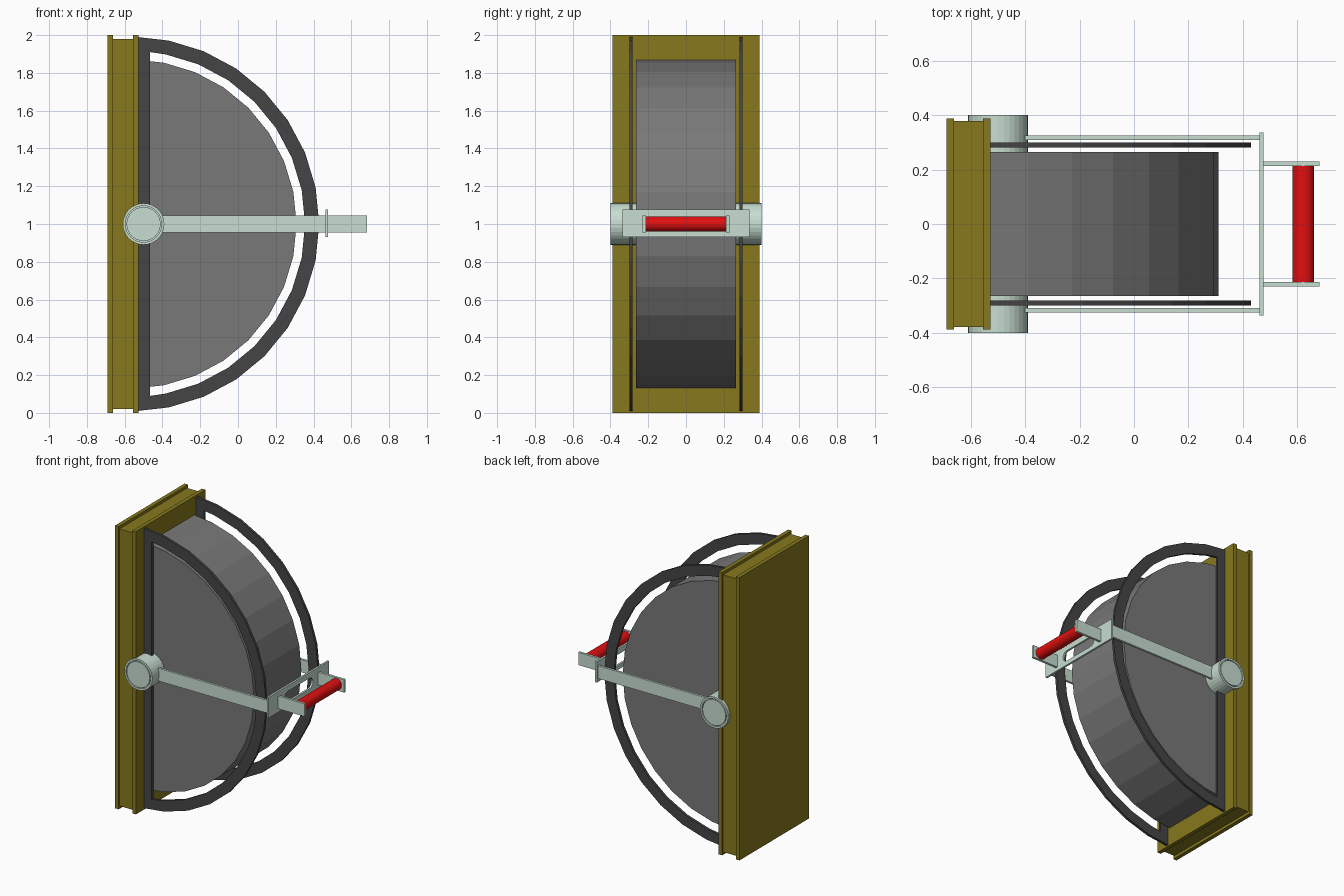
import bpy, bmesh
from math import sin, cos, pi, asin
from mathutils import Matrix, Vector

if "Cube" in bpy.data.objects:
    bpy.data.objects.remove(bpy.data.objects["Cube"])


def material(name, rgb):
    m = bpy.data.materials.new(name)
    m.diffuse_color = (*rgb, 1)
    m.use_nodes = True
    m.node_tree.nodes["Principled BSDF"].inputs["Base Color"].default_value = m.diffuse_color
    return m


OLIVE = material("olive", (0.24, 0.19, 0.012))
GREY = material("grey", (0.19, 0.19, 0.19))
DARK = material("dark_grey", (0.06, 0.06, 0.06))
MINT = material("mint", (0.58, 0.73, 0.64))
RED = material("red", (0.75, 0.005, 0.005))


def finish(name, bm, mat):
    bmesh.ops.recalc_face_normals(bm, faces=bm.faces)
    me = bpy.data.meshes.new(name)
    bm.to_mesh(me)
    bm.free()
    me.materials.append(mat)
    ob = bpy.data.objects.new(name, me)
    bpy.context.collection.objects.link(ob)
    return ob


def box(name, x, y, z, mat):
    bm = bmesh.new()
    size = [b - a for a, b in (x, y, z)]
    mid = [(a + b) / 2 for a, b in (x, y, z)]
    bmesh.ops.create_cube(bm, size=1, matrix=Matrix.Translation(mid) @ Matrix.Diagonal((*size, 1)))
    return finish(name, bm, mat)


def prism(name, loops, to3d, shift, mat):
    """Outline with optional hole loops, filled and extruded by shift."""
    bm = bmesh.new()
    edges = []
    for loop in loops:
        vs = [bm.verts.new(to3d(a, b)) for a, b in loop]
        edges += [bm.edges.new((vs[i - 1], vs[i])) for i in range(len(vs))]
    bmesh.ops.triangle_fill(bm, edges=edges, use_beauty=True)
    new = bmesh.ops.extrude_face_region(bm, geom=bm.faces[:], use_keep_orig=True)["geom"]
    bmesh.ops.translate(bm, vec=shift, verts=[v for v in new if isinstance(v, bmesh.types.BMVert)])
    return finish(name, bm, mat)


def lathe_y(name, profile, x, z, steps, mat):
    """Revolve (radius, y) points about an axis along y."""
    bm = bmesh.new()
    vs = [bm.verts.new((x + r, y, z)) for r, y in profile]
    es = [bm.edges.new(p) for p in zip(vs, vs[1:])]
    bmesh.ops.spin(bm, geom=vs + es, cent=(x, 0, z), axis=(0, 1, 0), angle=2 * pi, steps=steps)
    bmesh.ops.remove_doubles(bm, verts=bm.verts, dist=1e-5)
    return finish(name, bm, mat)


def half_round(r, x_cut, cx=-0.56):
    """D-shaped outline: 32-sided circle cut off left of x_cut."""
    pts = [(cx + r * cos(k * pi / 16), 1 + r * sin(k * pi / 16)) for k in range(-7, 8)]
    h = r * cos(asin((x_cut - cx) / r))
    return [(x_cut, 1 - h)] + pts + [(x_cut, 1 + h)]


# Wall housing with a lip at the front and back
box("housing_core", (-0.67, -0.54), (-0.378, 0.378), (0.02, 1.98), OLIVE)
box("housing_back_lip", (-0.69, -0.662), (-0.388, 0.388), (0, 2), OLIVE)
box("housing_front_lip", (-0.555, -0.527), (-0.388, 0.388), (0, 2), OLIVE)

# Half-round drum
prism("drum", [half_round(0.87, -0.53)], lambda a, b: (a, -0.265, b), (0, 0.53, 0), GREY)

for s, side in ((-1, "front"), (1, "back")):
    span = lambda a, b: tuple(sorted((s * a, s * b)))
    # D-shaped guard rail
    prism("guard_rail_" + side, [half_round(0.99, -0.53), half_round(0.915, -0.465)],
          lambda a, b: (a, s * 0.282, b), (0, s * 0.018, 0), DARK)
    # Pivot hub with a grooved cap
    hub = [(0, .26), (.11, .26), (.11, .4), (.096, .4), (.096, .39), (.09, .39), (.09, .4), (0, .4)]
    lathe_y("pivot_hub_" + side, [(r, s * y) for r, y in hub], -0.5, 1, 32, MINT)
    # Lever arm and handle bracket
    box("lever_arm_" + side, (-0.5, 0.465), span(0.309, 0.325), (0.955, 1.045), MINT)
    box("handle_bracket_" + side, (0.47, 0.682), span(0.213, 0.23), (0.955, 1.045), MINT)

# Cross plate with a rounded slot
slot = [(sg * (0.12 + 0.038 * sin(t * pi / 8)), 1 + sg * 0.038 * cos(t * pi / 8))
        for sg in (1, -1) for t in range(9)]
plate = [(-0.337, 0.93), (0.337, 0.93), (0.337, 1.077), (-0.337, 1.077)]
prism("cross_plate", [plate, slot], lambda a, b: (0.462, a, b), (0.014, 0, 0), MINT)

# Red grip
grip = lathe_y("handle_grip", [(0, -0.214), (0.04, -0.214), (0.04, 0.214), (0, 0.214)], 0.622, 1, 32, RED)
